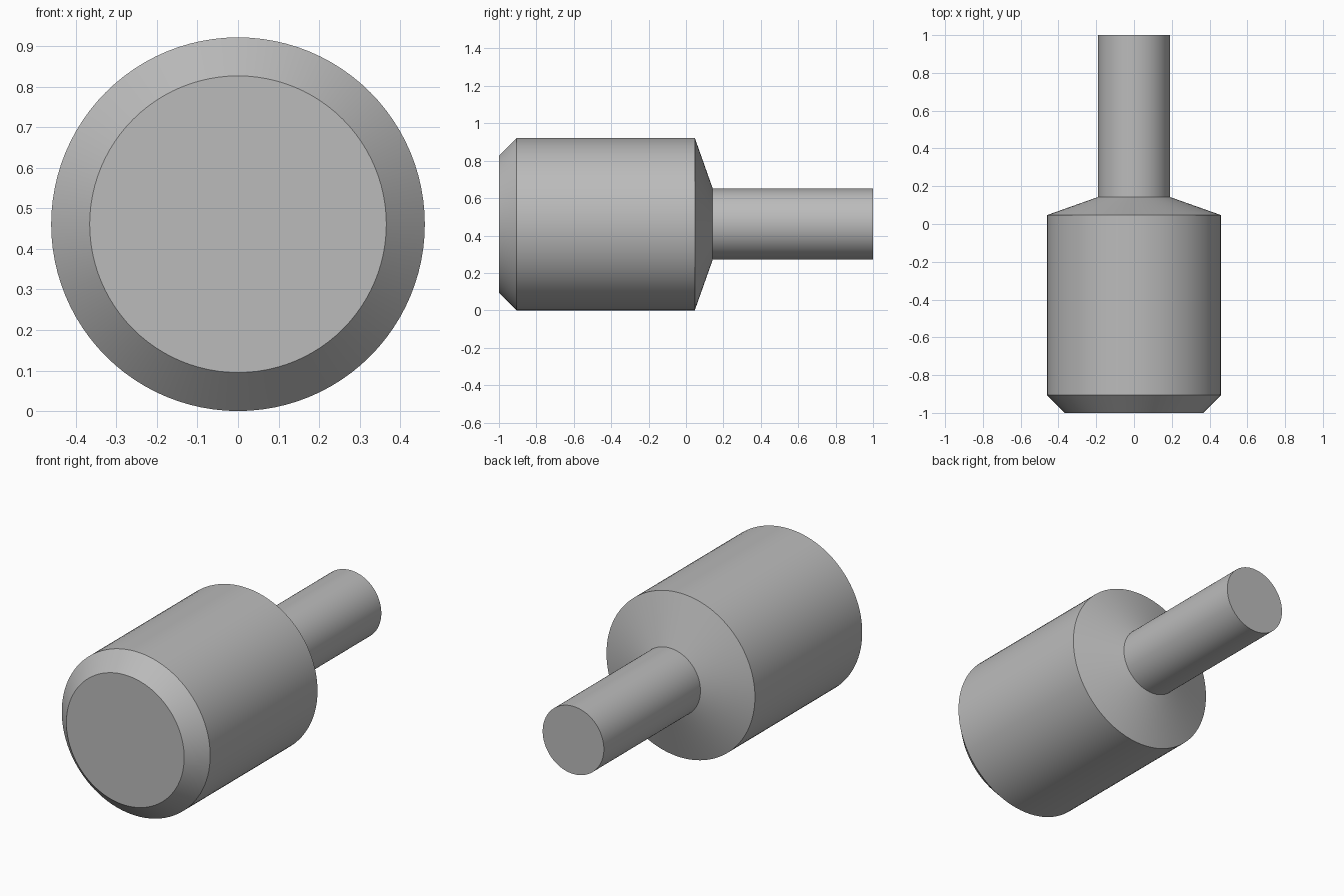
import bpy, bmesh, math
from mathutils import Matrix, Vector

cube = bpy.data.objects.get("Cube")
if cube:
    bpy.data.objects.remove(cube)

BODY_R, FACE_R, PIN_R = 0.461, 0.366, 0.19
SEGMENTS = 96

grey = bpy.data.materials.new("plain grey")
grey.use_nodes = True
colour = (0.5, 0.5, 0.5, 1)
grey.diffuse_color = colour
grey.node_tree.nodes["Principled BSDF"].inputs["Base Color"].default_value = colour


def lathe(name, profile):
    """Turn (radius, y) points around the lengthwise axis."""
    bm = bmesh.new()
    verts = [bm.verts.new((r, y, 0)) for r, y in profile]
    edges = [bm.edges.new(pair) for pair in zip(verts, verts[1:])]
    bmesh.ops.spin(bm, geom=verts + edges, axis=(0, 1, 0), cent=(0, 0, 0),
                   angle=math.tau, steps=SEGMENTS, use_merge=True)
    bmesh.ops.remove_doubles(bm, verts=bm.verts, dist=1e-5)
    bmesh.ops.translate(bm, verts=bm.verts, vec=(0, 0, BODY_R))
    bmesh.ops.recalc_face_normals(bm, faces=bm.faces)
    # Make sure the normals of the closed solid point outward
    if bm.calc_volume(signed=True) < 0:
        bmesh.ops.reverse_faces(bm, faces=bm.faces)
    mesh = bpy.data.meshes.new(name)
    bm.to_mesh(mesh)
    bm.free()
    mesh.materials.append(grey)
    obj = bpy.data.objects.new(name, mesh)
    bpy.context.collection.objects.link(obj)
    bpy.ops.object.select_all(action="DESELECT")
    obj.select_set(True)
    bpy.context.view_layer.objects.active = obj
    bpy.ops.object.shade_smooth_by_angle(angle=math.radians(30))
    return obj


# Chamfered body, conical shoulder and pin turned as one solid
lathe("stepped_pin", [
    (0, -1), (FACE_R, -1),
    (BODY_R, -0.905), (BODY_R, 0.047),
    (PIN_R, 0.143), (PIN_R, 1), (0, 1),
])
